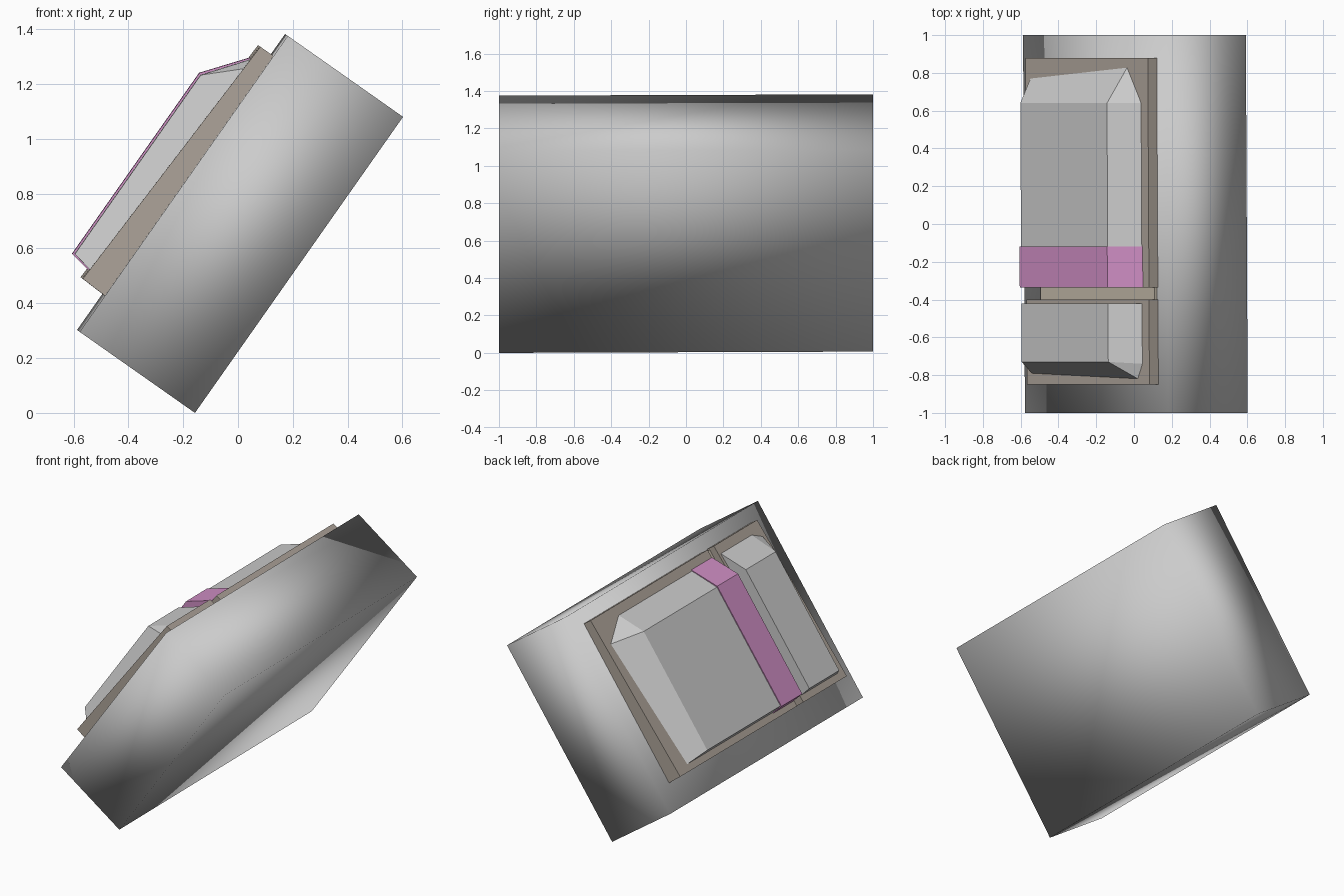
import bpy, bmesh
from mathutils import Vector

if "Cube" in bpy.data.objects:
    bpy.data.objects.remove(bpy.data.objects["Cube"])

# Tilted working frame: u runs up the slope, v points out of the sloped face
ORIGIN = Vector((-0.157, 0, 0.0))
U = Vector((0.575, 0, 0.818))
V = Vector((-0.818, 0, 0.575))


def place(u, y, v):
    return ORIGIN + U * u + V * (v + 0.006 * (y + 1)) + Vector((0, y, 0))


def material(name, rgb):
    m = bpy.data.materials.new(name)
    m.diffuse_color = (*rgb, 1)
    m.use_nodes = True
    m.node_tree.nodes["Principled BSDF"].inputs["Base Color"].default_value = m.diffuse_color
    return m


def hull(name, points, mat=None, smooth=False):
    """Convex solid around (u, y, v) points."""
    bm = bmesh.new()
    for p in points:
        bm.verts.new(place(*p))
    res = bmesh.ops.convex_hull(bm, input=bm.verts)
    junk = {g for g in res["geom_interior"] + res["geom_unused"]
            if isinstance(g, bmesh.types.BMVert)}
    bmesh.ops.delete(bm, geom=list(junk), context='VERTS')
    bmesh.ops.dissolve_limit(bm, angle_limit=0.01, verts=bm.verts, edges=bm.edges)
    bmesh.ops.recalc_face_normals(bm, faces=bm.faces)
    for f in bm.faces:
        f.smooth = smooth
    me = bpy.data.meshes.new(name)
    bm.to_mesh(me)
    bm.free()
    ob = bpy.data.objects.new(name, me)
    bpy.context.collection.objects.link(ob)
    if mat:
        me.materials.append(mat)
    return ob


def prism(name, profile, y0, y1, mat=None, smooth=False):
    """Extrude a (u, v) profile along y."""
    return hull(name, [(u, y, v) for u, v in profile for y in (y0, y1)], mat, smooth)


brown = material("brown", (0.42, 0.37, 0.32))
tan = material("tan", (0.55, 0.49, 0.40))
magenta = material("magenta", (0.62, 0.27, 0.55))

# Sloping slab
prism("slab", [(0, 0), (1.32, 0), (1.32, 0.514), (0, 0.514)], -1, 1, smooth=True)

# Two base panels, thicker at the low end, with a thin strip in the gap
panel = [(0.16, 0.50), (1.23, 0.50), (1.23, 0.572), (0.165, 0.615)]
prism("large_panel", panel, -0.335, 0.88, brown)
prism("small_panel", panel, -0.85, -0.40, brown)
prism("gap_strip", [(0.17, 0.50), (1.22, 0.50), (1.22, 0.53), (0.17, 0.53)],
      -0.41, -0.33, tan)


# Housings: chamfered at the high end and at the outer y end
def housing(name, inner, top_end, cut_end, base_end, cut_u):
    low = [(0.20, inner), (1.17, inner), (1.17, cut_end), (cut_u, base_end), (0.20, base_end)]
    top = [(0.222, inner), (1.02, inner), (1.02, top_end), (0.222, top_end)]
    pts = [(u, y, 0.575) for u, y in low] + [(u, y, 0.69) for u, y in top]
    return hull(name, pts)


housing("large_housing", -0.33, 0.64, 0.64, 0.835, 1.05)
housing("small_housing", -0.42, -0.73, -0.74, -0.82, 1.13)

# Coloured band wrapped over the large housing
prism("colour_band", [(0.195, 0.575), (1.178, 0.575), (1.024, 0.696), (0.217, 0.696)],
      -0.335, -0.12, magenta)
